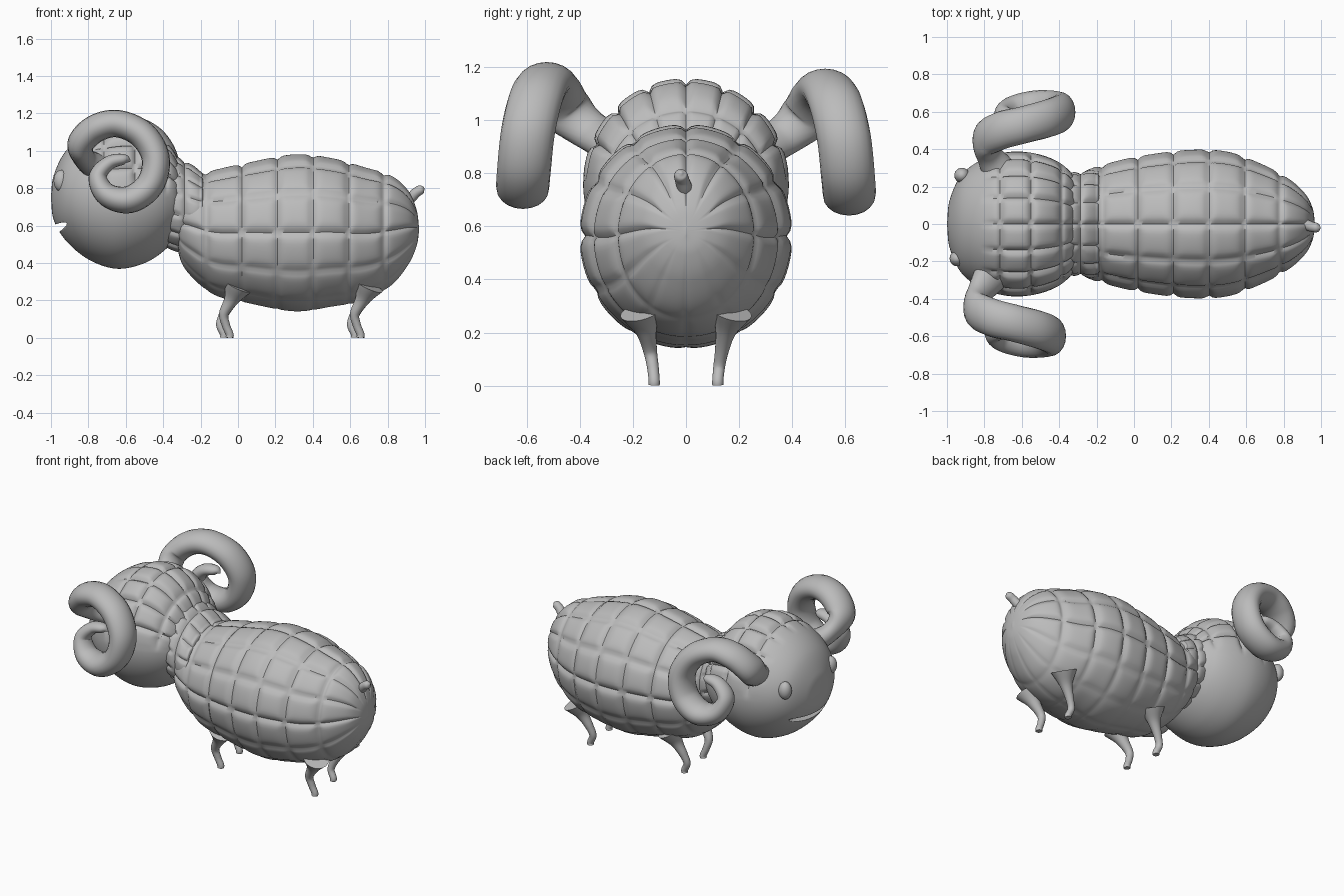
import bpy, bmesh, math
from mathutils import Vector

if "Cube" in bpy.data.objects:
    bpy.data.objects.remove(bpy.data.objects["Cube"], do_unlink=True)

grey = bpy.data.materials.new("plain grey")
grey.use_nodes = True
grey.diffuse_color = (0.5, 0.5, 0.5, 1)
grey.node_tree.nodes["Principled BSDF"].inputs["Base Color"].default_value = (0.5, 0.5, 0.5, 1)


def smooth_rows(rows, steps):
    """Smooth interpolation through control rows."""
    rows = [Vector(r) for r in rows]
    rows = [2 * rows[0] - rows[1]] + rows + [2 * rows[-1] - rows[-2]]
    out = []
    for i in range(1, len(rows) - 2):
        a, b, c, d = rows[i - 1:i + 3]
        for s in range(steps):
            t = s / steps
            out.append(b + (c - a) * (t / 2) + (2 * a - 5 * b + 4 * c - d) * (t * t / 2)
                       + (3 * b - a - 3 * c + d) * (t ** 3 / 2))
    return out + [rows[-2]]


def skin(name, rings):
    """Join rings of points into a closed smooth surface."""
    bm = bmesh.new()
    loops = [[bm.verts.new(p) for p in ring] for ring in rings]
    n = len(loops[0])
    for a, b in zip(loops, loops[1:]):
        for i in range(n):
            j = (i + 1) % n
            bm.faces.new((a[i], a[j], b[j], b[i]))
    bm.faces.new(loops[0])
    bm.faces.new(loops[-1])
    bmesh.ops.recalc_face_normals(bm, faces=bm.faces)
    mesh = bpy.data.meshes.new(name)
    bm.to_mesh(mesh)
    bm.free()
    return finish(bpy.data.objects.new(name, mesh))


def finish(ob):
    if ob.name not in bpy.context.collection.objects:
        bpy.context.collection.objects.link(ob)
    ob.data.materials.append(grey)
    bpy.ops.object.select_all(action='DESELECT')
    ob.select_set(True)
    bpy.context.view_layer.objects.active = ob
    bpy.ops.object.shade_smooth_by_angle(angle=math.radians(45))
    return ob


def crease(u):
    """1 on a cell border, falling quickly to 0 inside the cell."""
    return (1 - abs(math.sin(math.pi * u))) ** 3


def loft(name, rows, wool=None, steps=14, n=128):
    """Oval sections along x; rows hold x, top, bottom and half width."""
    rings = []
    for x, top, bottom, half in smooth_rows(rows, steps):
        mid, tall = (top + bottom) / 2, (top - bottom) / 2
        half, tall = max(half, 0.002), max(tall, 0.002)
        ring = []
        for i in range(n):
            a = 2 * math.pi * i / n
            dip = wool(x, a) * min(1, half / 0.15) if wool else 0
            ring.append((x, (half - min(dip, half)) * math.sin(a),
                         mid + (tall - min(dip, tall)) * math.cos(a)))
        rings.append(ring)
    return skin(name, rings)


def sweep(name, rows, wide=1.0, steps=8, n=20):
    """Tapered tube; rows hold x, y, z and radius, wide stretches it along y."""
    pts = smooth_rows(rows, steps)
    rings = []
    for i, p in enumerate(pts):
        t = (pts[min(i + 1, len(pts) - 1)].xyz - pts[max(i - 1, 0)].xyz).normalized()
        side = t.cross(Vector((0, 1, 0))).normalized()
        across = side.cross(t)
        rings.append([p.xyz + p.w * (side * math.cos(2 * math.pi * k / n)
                                     + across * wide * math.sin(2 * math.pi * k / n))
                      for k in range(n)])
    return skin(name, rings)


# Woolly body: padded cells fade out under the belly
def body_wool(x, a):
    fade = min(1, max(0.25, 1.2 + math.cos(a)))
    return 0.022 * fade * max(crease((x + 0.17) / 0.19), crease(a * 6 / math.pi))


loft("body", [(-0.33, 0.62, 0.6, 0), (-0.32, 0.76, 0.46, 0.2), (-0.27, 0.86, 0.35, 0.28),
              (-0.13, 0.9, 0.23, 0.33), (0.05, 0.94, 0.185, 0.37), (0.3, 0.985, 0.14, 0.4),
              (0.5, 0.965, 0.165, 0.39), (0.68, 0.915, 0.2, 0.325), (0.82, 0.87, 0.28, 0.25),
              (0.91, 0.79, 0.39, 0.17), (0.955, 0.69, 0.49, 0.09), (0.968, 0.59, 0.57, 0)],
     body_wool)

# Woolly collar between head and body
loft("neck", [(-0.45, 0.96, 0.52, 0.24), (-0.36, 0.98, 0.47, 0.27), (-0.28, 0.95, 0.45, 0.285),
              (-0.21, 0.9, 0.47, 0.285), (-0.185, 0.86, 0.52, 0.25), (-0.18, 0.7, 0.66, 0)],
     lambda x, a: 0.02 * max(crease(a * 7 / math.pi), crease((x + 0.285) / 0.2)))


# Head: bare face, padded cells over the crown and nape
def head_wool(x, a):
    fade = min(1, max(0, (x + 0.82) * 8)) * min(1, max(0, math.cos(a) * 4))
    return 0.024 * fade * max(crease((x + 0.55) / 0.165), crease(a * 8 / math.pi))


head = loft("head", [(-1.0, 0.76, 0.74, 0), (-0.985, 0.87, 0.63, 0.13), (-0.92, 1.0, 0.52, 0.265),
                     (-0.8, 1.1, 0.42, 0.35), (-0.65, 1.155, 0.37, 0.387),
                     (-0.5, 1.14, 0.4, 0.37), (-0.38, 1.05, 0.48, 0.315),
                     (-0.31, 0.93, 0.58, 0.22), (-0.285, 0.78, 0.74, 0)], head_wool)

# Mouth slit
bpy.ops.mesh.primitive_uv_sphere_add(segments=32, ring_count=16, location=(-0.96, 0, 0.59),
                                     rotation=(0, math.radians(-28), 0))
cutter = bpy.context.object
cutter.name = "mouth_cutter"
cutter.scale = (0.09, 0.26, 0.022)
finish(cutter)
cut = head.modifiers.new("mouth", 'BOOLEAN')
cut.operation, cut.solver, cut.object = 'DIFFERENCE', 'EXACT', cutter
cutter.hide_render = True
cutter.hide_set(True)

# Eyes
for name, spot in (("left_eye", (-0.92, 0.26, 0.83)), ("right_eye", (-0.945, -0.185, 0.84))):
    bpy.ops.mesh.primitive_uv_sphere_add(segments=24, ring_count=12, radius=0.048, location=spot)
    bpy.context.object.name = name
    bpy.context.object.scale = (0.85, 0.85, 1.2)
    finish(bpy.context.object)

# Curled horns
HORN = [(-0.74, 0.24, 0.9, 0.08), (-0.82, 0.36, 0.96, 0.06), (-0.84, 0.45, 1.04, 0.072),
        (-0.76, 0.5, 1.12, 0.075), (-0.64, 0.53, 1.145, 0.073), (-0.51, 0.565, 1.085, 0.075),
        (-0.44, 0.595, 0.96, 0.075), (-0.47, 0.61, 0.82, 0.075), (-0.58, 0.615, 0.74, 0.073),
        (-0.7, 0.6, 0.765, 0.062), (-0.75, 0.575, 0.86, 0.048), (-0.69, 0.56, 0.935, 0.038),
        (-0.61, 0.56, 0.955, 0.028), (-0.575, 0.56, 0.945, 0.004)]
for name, side, dx, dz in (("right_horn", -1, 0, 0), ("left_horn", 1, 0.05, -0.025)):
    sweep(name, [(x + dx, side * y, z + dz, r) for x, y, z, r in HORN], wide=1.35)

# Legs with a bent knee, flaring into the body
for end, x in (("front", -0.04), ("back", 0.66)):
    for label, side, step in (("left", 1, -0.02), ("right", -1, 0.01)):
        sweep(end + "_" + label + "_leg",
              [(x + 0.04, side * 0.17, 0.28, 0.08), (x + 0.005, side * 0.15, 0.205, 0.04),
               (x - 0.035, side * 0.135, 0.13, 0.026), (x - 0.035 + step, side * 0.125, 0.07, 0.022),
               (x - 0.015 + step, side * 0.12, 0.02, 0.021),
               (x - 0.015 + step, side * 0.12, 0.002, 0.021)])

# Stubby tail
sweep("tail", [(0.86, 0, 0.71, 0.05), (0.92, -0.005, 0.745, 0.03), (0.95, -0.015, 0.775, 0.027),
               (0.98, -0.02, 0.795, 0.024), (0.995, -0.02, 0.803, 0.006)])
